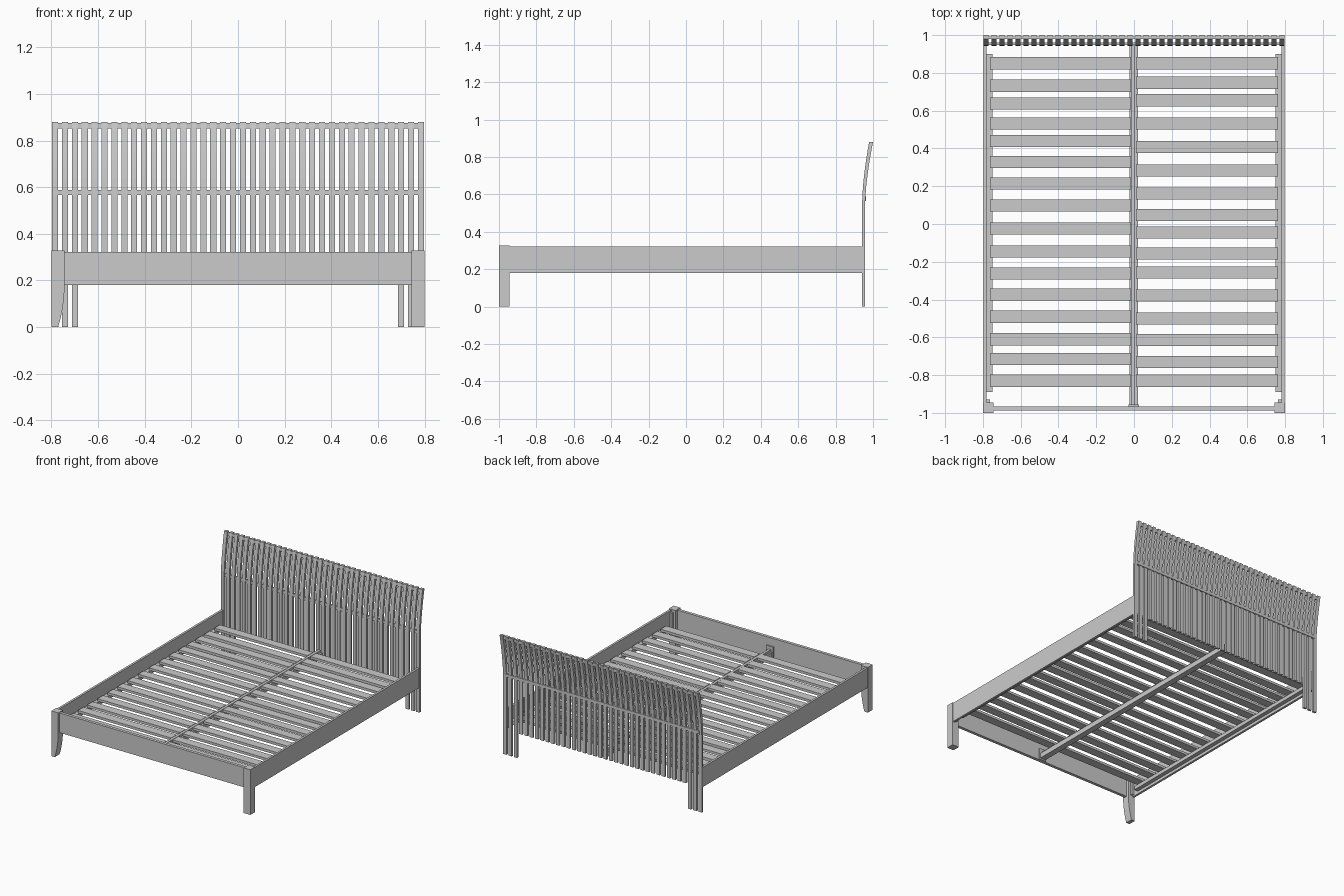
import bpy, bmesh

if "Cube" in bpy.data.objects:
    bpy.data.objects.remove(bpy.data.objects["Cube"])

wood = bpy.data.materials.new("plain grey")
wood.diffuse_color = (0.6, 0.6, 0.6, 1)
wood.use_nodes = True
wood.node_tree.nodes["Principled BSDF"].inputs["Base Color"].default_value = wood.diffuse_color


def finish(name, bm):
    bmesh.ops.recalc_face_normals(bm, faces=bm.faces)
    me = bpy.data.meshes.new(name)
    bm.to_mesh(me)
    bm.free()
    me.materials.append(wood)
    ob = bpy.data.objects.new(name, me)
    bpy.context.collection.objects.link(ob)
    return ob


def box(name, x, y, z):
    """Box from (min, max) ranges."""
    bm = bmesh.new()
    bmesh.ops.create_cube(bm, size=1)
    for v in bm.verts:
        v.co = [(r[0] + r[1]) / 2 + c * (r[1] - r[0]) for r, c in zip((x, y, z), v.co)]
    return finish(name, bm)


def extrude(name, pts, axis, lo, hi):
    """Extrude an outline along x (outline is y, z) or y (outline is x, z)."""
    bm = bmesh.new()
    place = (lambda a, b, t: (t, a, b)) if axis == "x" else (lambda a, b, t: (a, t, b))
    ends = [[bm.verts.new(place(a, b, t)) for a, b in pts] for t in (lo, hi)]
    bm.faces.new(ends[0])
    bm.faces.new(ends[1])
    n = len(pts)
    for i in range(n):
        j = (i + 1) % n
        bm.faces.new((ends[0][i], ends[0][j], ends[1][j], ends[1][i]))
    return finish(name, bm)


# headboard: vertical spindles that lean back in a curve near the top
def front_y(z):
    return 0.942 + 0.037 * (max(0, z - 0.56) / 0.32) ** 1.6


def spindle_outline(bottom):
    zs = [bottom] + [0.56 + 0.04 * i for i in range(9)]
    front = [(front_y(z), z) for z in zs]
    back = [(front_y(z) + 0.016 + 0.005 * max(0, z - 0.56) / 0.32, z) for z in zs]
    return front + back[::-1]


COUNT, STEP = 38, 0.0424
for i in range(COUNT):
    x = (i - (COUNT - 1) / 2) * STEP
    is_leg = i < 3 or i >= COUNT - 3
    extrude("headboard_leg_spindle" if is_leg else "headboard_spindle",
            spindle_outline(0 if is_leg else 0.18), "x", x - 0.013, x + 0.013)

# headboard cross bars
box("headboard_middle_bar", (-0.78, 0.78), (0.948, 0.962), (0.566, 0.588))
box("headboard_top_bar", (-0.78, 0.78), (0.979, 0.993), (0.852, 0.876))

# side rails, slat ledgers and corner blocks
for s in (-1, 1):
    def side(a, b):
        return tuple(sorted((s * a, s * b)))
    box("side_rail", side(0.780, 0.796), (-0.95, 0.944), (0.18, 0.323))
    box("slat_ledger", side(0.750, 0.780), (-0.89, 0.90), (0.20, 0.226))
    box("corner_block", side(0.763, 0.780), (-0.945, -0.93), (0.19, 0.31))

# front rail and legs; the left leg tapers in a curve on its inner side
box("front_rail", (-0.75, 0.75), (-0.987, -0.965), (0.18, 0.323))
box("front_right_leg", (0.745, 0.799), (-1.0, -0.945), (0, 0.328))
taper = [(-0.771 + 0.027 * (1 - (1 - t / 6) ** 2), 0.18 * t / 6) for t in range(7)]
extrude("front_left_leg",
        [(-0.799, 0.328), (-0.799, 0)] + taper + [(-0.744, 0.328)], "y", -1.0, -0.945)

# centre beam with a raised rib and an end bracket
box("centre_beam", (-0.024, 0.02), (-0.965, 0.944), (0.19, 0.226))
box("centre_rib", (-0.013, 0.006), (-0.96, 0.944), (0.226, 0.243))
box("beam_bracket", (-0.03, 0.026), (-0.966, -0.955), (0.18, 0.265))

# mattress slats, spaced unevenly in two rows
left = (.851, .732, .637, .533, .44, .329, .215, .098,
        -.024, -.146, -.263, -.374, -.491, -.61, -.714, -.83)
right = (.851, .748, .655, .533, .408, .284, .162, .048,
         -.045, -.157, -.257, -.379, -.501, -.615, -.73, -.83)
for name, row, xr in (("left_slat", left, (-0.763, -0.015)),
                      ("right_slat", right, (0.01, 0.763))):
    for y in row:
        box(name, xr, (y - 0.032, y + 0.032), (0.226, 0.244))
